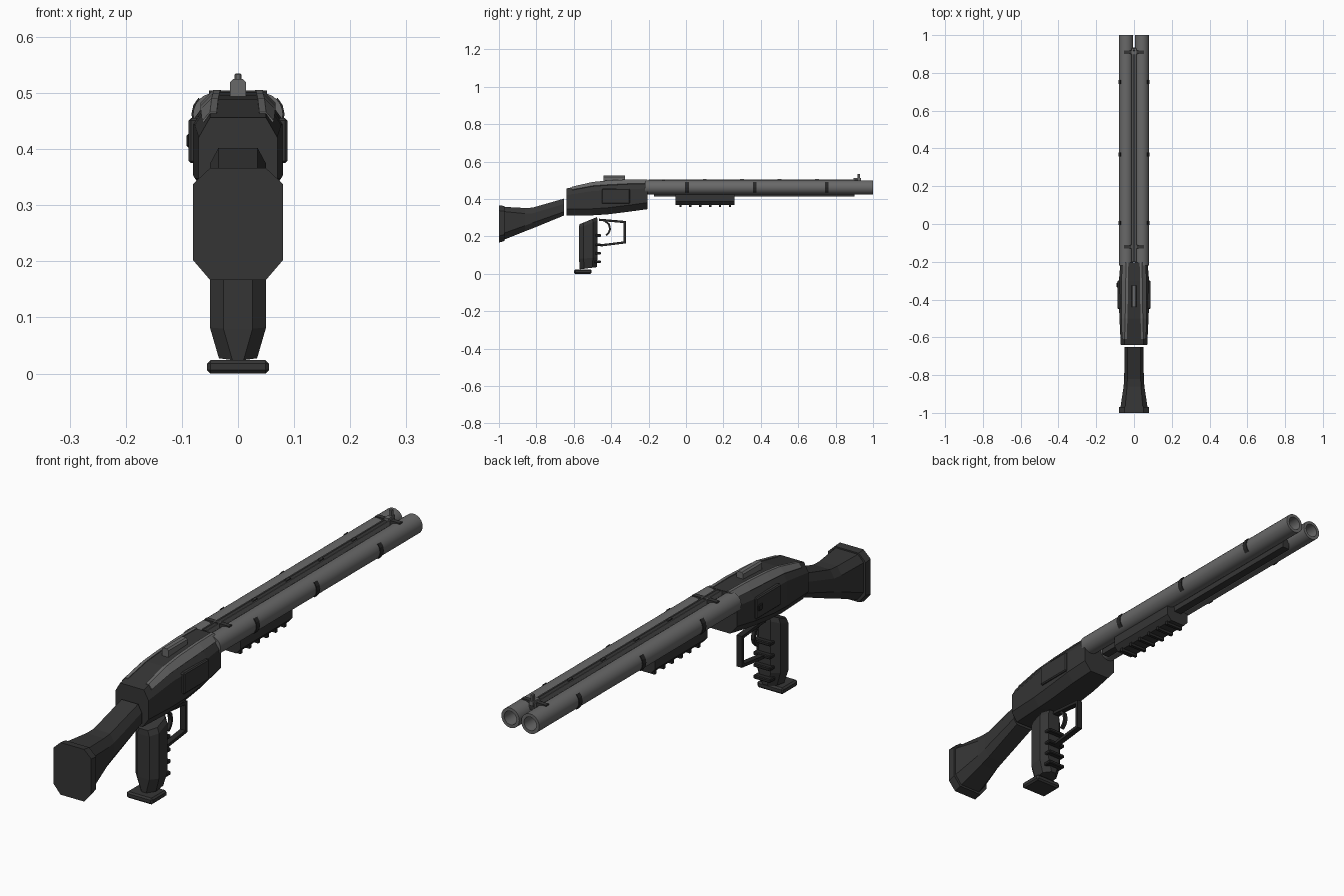
import bpy, bmesh, math
from mathutils import Vector

if "Cube" in bpy.data.objects:
    bpy.data.objects.remove(bpy.data.objects["Cube"])


def material(name, value):
    m = bpy.data.materials.new(name)
    m.diffuse_color = (value, value, value, 1)
    m.use_nodes = True
    m.node_tree.nodes["Principled BSDF"].inputs["Base Color"].default_value = m.diffuse_color
    return m


DARK = material("dark polymer", 0.036)
STEEL = material("grey steel", 0.14)
BLACK = material("black trim", 0.02)


def finish(name, bm, mat, smooth=False):
    bmesh.ops.recalc_face_normals(bm, faces=bm.faces)
    me = bpy.data.meshes.new(name)
    bm.to_mesh(me)
    bm.free()
    me.materials.append(mat)
    ob = bpy.data.objects.new(name, me)
    bpy.context.collection.objects.link(ob)
    if smooth:
        bpy.context.view_layer.objects.active = ob
        ob.select_set(True)
        bpy.ops.object.shade_smooth_by_angle(angle=math.radians(35))
        ob.select_set(False)
    return ob


def bridge(bm, rings, caps=True):
    """Skin a list of equally long vertex rings."""
    vr = [[bm.verts.new(p) for p in r] for r in rings]
    n = len(vr[0])
    for a, b in zip(vr, vr[1:]):
        for i in range(n):
            bm.faces.new((a[i], a[(i + 1) % n], b[(i + 1) % n], b[i]))
    if caps:
        bm.faces.new(vr[0])
        bm.faces.new(vr[-1])
    return vr


def octagon(y, w, lo, hi, cx_lo, cz_lo, cx_hi, cz_hi):
    """Chamfered cross-section with half width w."""
    half = [(w - cx_lo, lo), (w, lo + cz_lo), (w, hi - cz_hi), (w - cx_hi, hi)]
    pts = half + [(-x, z) for x, z in reversed(half)]
    return [(x, y, z) for x, z in pts]


def loft(name, sections, mat):
    bm = bmesh.new()
    bridge(bm, [octagon(*s) for s in sections])
    return finish(name, bm, mat)


def box(name, x, y, z, mat, bevel=0):
    """Box from (min, max) pairs, optionally bevelled."""
    bm = bmesh.new()
    bridge(bm, [[(a, b, c) for a, b in ((x[0], y[0]), (x[1], y[0]), (x[1], y[1]), (x[0], y[1]))]
                for c in z])
    if bevel:
        bmesh.ops.bevel(bm, geom=bm.edges[:], offset=bevel, segments=1, affect='EDGES')
    return finish(name, bm, mat)


def bar(name, path, r, w, mat):
    """Rectangular rod following (y, z) points."""
    pts = [Vector(p) for p in path]
    rings = []
    for i, p in enumerate(pts):
        d0 = (p - pts[i - 1]).normalized() if i else (pts[1] - p).normalized()
        d1 = (pts[i + 1] - p).normalized() if i < len(pts) - 1 else d0
        t = (d0 + d1).normalized()
        n = Vector((-t.y, t.x)) * (r / max(0.4, t.dot(d0)))
        rings.append([(x, p.x + s * n.x, p.y + s * n.y)
                      for x, s in ((-w, -1), (w, -1), (w, 1), (-w, 1))])
    bm = bmesh.new()
    bridge(bm, rings)
    return finish(name, bm, mat)


# Twin hollow barrels
BX, BZ, BR = 0.042, 0.462, 0.038
for side, tag in ((-1, "left"), (1, "right")):
    bm = bmesh.new()

    def ring(y, r):
        return [(side * BX + r * math.cos(a * math.tau / 24), y, BZ + r * math.sin(a * math.tau / 24))
                for a in range(24)]
    bridge(bm, [ring(-0.22, BR), ring(1.0, BR), ring(1.0, 0.026), ring(0.3, 0.026)])
    finish(tag + "_barrel", bm, STEEL, True)

    # Dark clips on the outer side of each barrel
    for i, y in enumerate((0.005, 0.368, 0.752)):
        bm = bmesh.new()
        arc = []
        for yy in (y - 0.01, y + 0.01):
            pts = [(side * (BX + r * math.cos(a)), yy, BZ + r * math.sin(a))
                   for r, angs in ((BR + 0.003, (-0.8, -0.4, 0, 0.4, 0.8)),
                                   (BR - 0.004, (0.8, 0.4, 0, -0.4, -0.8))) for a in angs]
            arc.append(pts)
        bridge(bm, arc)
        finish(f"{tag}_barrel_clip_{i}", bm, BLACK)

# Ribs between the barrels, with their cross pieces
box("upper_rib", (-0.009, 0.009), (-0.2, 0.93), (0.475, 0.502), DARK)
for x in (-0.012, 0.008):
    box("rib_rail", (x, x + 0.004), (-0.2, 0.93), (0.485, 0.505), STEEL)
box("lower_rib", (-0.016, 0.016), (-0.17, 0.9), (0.413, 0.45), DARK)
for y in (-0.12, 0.91):
    box("barrel_bridge", (-0.052, 0.052), (y - 0.009, y + 0.009), (0.48, 0.504), DARK)
for y in (0.1, 0.3, 0.5, 0.7):
    box("rib_stud", (-0.006, 0.006), (y - 0.01, y + 0.01), (0.495, 0.508), DARK)

# Front and rear sights
box("front_sight_base", (-0.009, 0.009), (0.895, 0.935), (0.495, 0.512), STEEL)
box("front_sight_post", (-0.006, 0.006), (0.917, 0.931), (0.505, 0.535), STEEL, 0.002)
loft("rear_sight", [(-0.44, 0.014, 0.49, 0.525, 0, 0, 0.006, 0.006),
                    (-0.325, 0.014, 0.49, 0.525, 0, 0, 0.006, 0.006)], STEEL)

# Receiver body
REC = [(-0.64, 0.07, 0.313, 0.456, 0.025, 0.035, 0.02, 0.035),
       (-0.5, 0.077, 0.313, 0.488, 0.025, 0.035, 0.03, 0.045),
       (-0.42, 0.08, 0.318, 0.496, 0.028, 0.035, 0.035, 0.05),
       (-0.3, 0.08, 0.333, 0.502, 0.03, 0.035, 0.036, 0.05),
       (-0.205, 0.072, 0.346, 0.502, 0.03, 0.035, 0.03, 0.045)]
loft("receiver", REC, DARK)

# Bright worn strips lying on the receiver's upper chamfers
for side, tag in ((-1, "left"), (1, "right")):
    bm = bmesh.new()
    rings = []
    for s in REC:
        y, w, lo, hi, _, _, cx, cz = s
        low = Vector((w - 0.45 * cx, hi - 0.45 * cz))
        top = Vector((w - cx, hi))
        inn = Vector((w - cx - 0.012, hi))
        up = 0.003
        prof = [low, top, inn, inn + Vector((0, up)), top + Vector((0, up)), low + Vector((up, up))]
        rings.append([(side * p.x, y + (0.03 if y < -0.6 else 0), p.y + (0.007 if y < -0.6 else 0))
                      for p in prof])
    bridge(bm, rings)
    finish(tag + "_receiver_strip", bm, STEEL)
    # Side cover plate
    a, b = sorted((side * 0.07, side * 0.088))
    box(tag + "_side_plate", (a, b), (-0.45, -0.3), (0.375, 0.455), DARK, 0.004)

# Cross bolt on the left cover
box("cross_bolt", (-0.092, -0.08), (-0.335, -0.31), (0.403, 0.427), BLACK, 0.003)

# Shoulder stock and butt plate
loft("stock", [(-0.972, 0.072, 0.183, 0.358, 0.028, 0.035, 0.025, 0.025),
               (-0.86, 0.055, 0.228, 0.352, 0.02, 0.03, 0.018, 0.03),
               (-0.82, 0.052, 0.243, 0.354, 0.018, 0.03, 0.017, 0.03),
               (-0.652, 0.05, 0.312, 0.402, 0.015, 0.02, 0.015, 0.028)], DARK)
loft("butt_plate", [(-1.0, 0.08, 0.167, 0.366, 0.03, 0.035, 0.03, 0.028),
                    (-0.97, 0.08, 0.176, 0.363, 0.03, 0.035, 0.03, 0.028)], DARK)

# Pistol grip, skinned upwards through chamfered outlines
bm = bmesh.new()
rings = []
for w, y0, y1, z0, z1 in ((0.034, -0.568, -0.476, 0.024, 0.036), (0.05, -0.572, -0.474, 0.08, 0.088),
                          (0.05, -0.572, -0.474, 0.245, 0.285), (0.042, -0.57, -0.475, 0.265, 0.304)):
    c = 0.024
    out = [(w - c, y0), (w, y0 + c), (w, y1 - c), (w - c, y1)]
    out += [(-x, y) for x, y in reversed(out)]
    rings.append([(x, y, z0 + (z1 - z0) * (y - y0) / (y1 - y0)) for x, y in out])
bridge(bm, rings)
finish("grip", bm, DARK)
box("grip_foot", (-0.055, 0.055), (-0.598, -0.505), (0.0, 0.024), DARK, 0.006)

# Finger ridges on the front of the grip
for z in (0.065, 0.11, 0.155, 0.205):
    box("finger_ridge", (-0.036, 0.036), (-0.49, -0.455), (z - 0.007, z + 0.007), BLACK, 0.003)

# Trigger and its guard
bar("trigger_guard", [(-0.465, 0.289), (-0.327, 0.277), (-0.327, 0.168), (-0.458, 0.152)], 0.006, 0.011, BLACK)
bar("trigger", [(-0.432, 0.282), (-0.412, 0.265), (-0.406, 0.24), (-0.413, 0.22), (-0.427, 0.206)],
    0.005, 0.007, BLACK)

# Fore-end with gripping teeth underneath
loft("fore_end", [(-0.057, 0.05, 0.368, 0.43, 0.018, 0.02, 0.004, 0.004),
                  (0.258, 0.05, 0.368, 0.43, 0.018, 0.02, 0.004, 0.004)], DARK)
for i in range(6):
    y = -0.03 + i * 0.053
    box("fore_end_tooth", (-0.036, 0.036), (y - 0.006, y + 0.006), (0.358, 0.375), BLACK)
